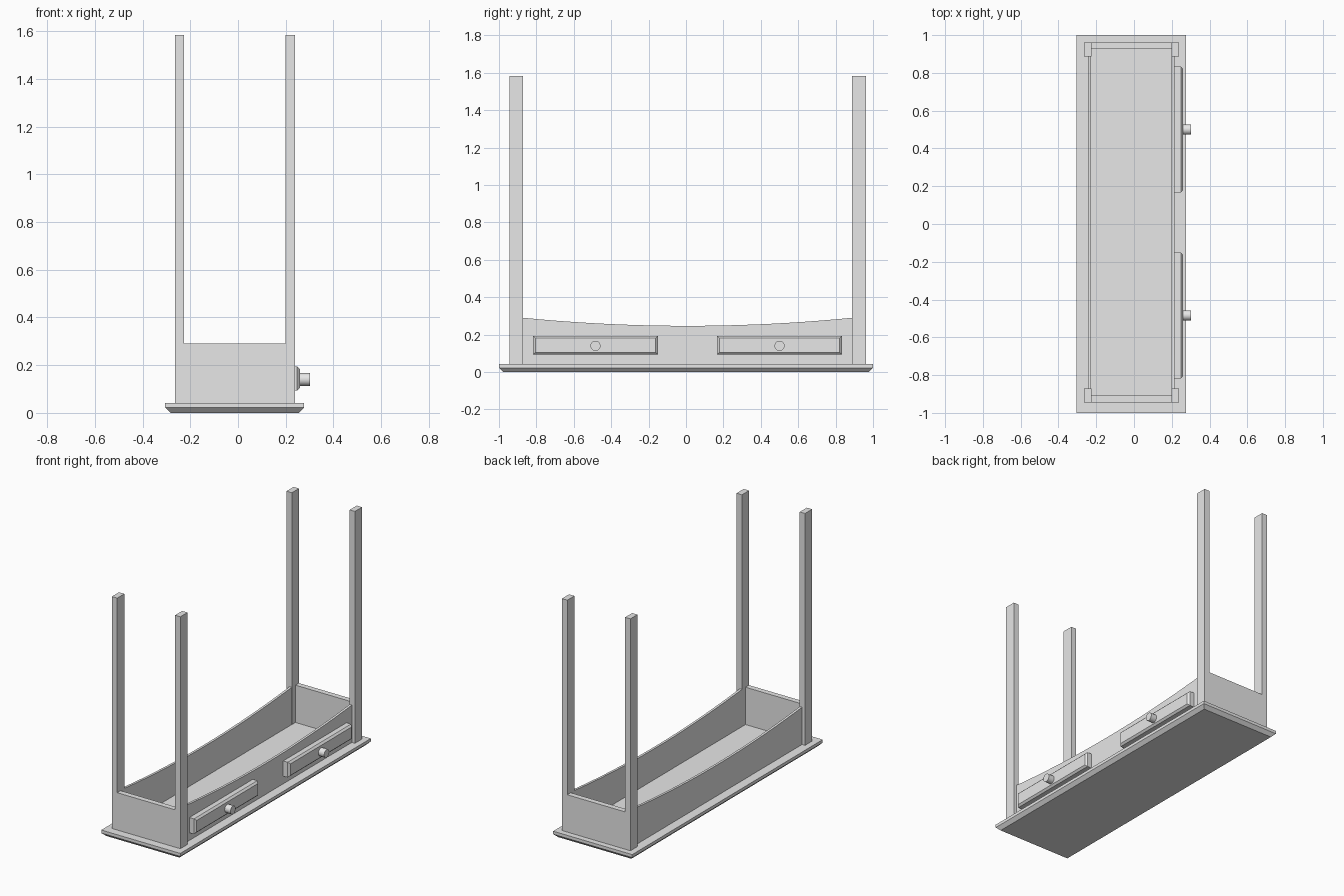
import bpy
import bmesh
import math
from mathutils import Matrix, Vector

cube = bpy.data.objects.get("Cube")
if cube:
    bpy.data.objects.remove(cube, do_unlink=True)

# One plain grey for the whole piece
GREY = (0.8, 0.8, 0.8, 1.0)
grey = bpy.data.materials.new("plain grey")
grey.use_nodes = True
grey.diffuse_color = GREY
grey.node_tree.nodes["Principled BSDF"].inputs["Base Color"].default_value = GREY


def finish(name, bm):
    bmesh.ops.recalc_face_normals(bm, faces=bm.faces)
    mesh = bpy.data.meshes.new(name)
    bm.to_mesh(mesh)
    bm.free()
    mesh.materials.append(grey)
    obj = bpy.data.objects.new(name, mesh)
    bpy.context.collection.objects.link(obj)
    return obj


def block(name, low, high, facing=None, chamfer=0.0):
    """Box between two corners; the side facing a direction can be chamfered."""
    low, high = Vector(low), Vector(high)
    bm = bmesh.new()
    bmesh.ops.create_cube(bm, size=1)
    for v in bm.verts:
        v.co = (low + high) / 2 + v.co * (high - low)
    if facing:
        bm.normal_update()
        edges = [e for e in bm.edges
                 if any(f.normal.dot(Vector(facing)) > 0.9 for f in e.link_faces)]
        bmesh.ops.bevel(bm, geom=edges, offset=chamfer, segments=1, affect='EDGES')
    return finish(name, bm)


def curved_apron(name, x0, x1, y0, y1, base, ends, sag, steps=20):
    """Board whose free edge dips in a shallow arc."""
    bm = bmesh.new()
    outline = [(y0, base), (y1, base)]
    for i in range(steps + 1):
        t = 1 - 2 * i / steps
        outline.append(((y0 + y1) / 2 + t * (y1 - y0) / 2, ends - sag * (1 - t * t)))
    face = bm.faces.new([bm.verts.new((x0, y, z)) for y, z in outline])
    new = bmesh.ops.extrude_face_region(bm, geom=[face])["geom"]
    moved = [v for v in new if isinstance(v, bmesh.types.BMVert)]
    bmesh.ops.translate(bm, vec=(x1 - x0, 0, 0), verts=moved)
    return finish(name, bm)


# Shared levels and the outer frame of the legs
TOP, RIM, LEG_END = 0.042, 0.29, 1.583
X0, X1, Y0, Y1 = -0.265, 0.238, -0.945, 0.962
LEG_X, LEG_Y = 0.039, 0.074

# Slab with its chamfered underside
block("table_slab", (-0.305, -1, 0), (0.276, 1, TOP), (0, 0, -1), 0.022)

# Four upright legs
for side, x in (("right", X0), ("left", X1 - LEG_X)):
    for end, y in (("front", Y0), ("back", Y1 - LEG_Y)):
        block(f"{end}_{side}_leg", (x, y, TOP), (x + LEG_X, y + LEG_Y, LEG_END))

# Flat end aprons, flush with the legs
for end, y in (("front", Y0), ("back", Y1 - 0.036)):
    block(f"{end}_apron", (X0 + LEG_X, y, TOP), (X1 - LEG_X, y + 0.036, RIM))

# Arched side aprons, set back from the legs
for side, x in (("right", -0.243), ("left", 0.199)):
    curved_apron(f"{side}_apron", x, x + 0.016, Y0 + LEG_Y, Y1 - LEG_Y,
                 TOP, RIM, 0.043)

# Two drawers with round knobs
for end, y in (("front", -0.484), ("back", 0.5)):
    block(f"{end}_drawer", (0.214, y - 0.333, 0.093), (0.26, y + 0.333, 0.194),
          (1, 0, 0), 0.012)
    bm = bmesh.new()
    bmesh.ops.create_cone(bm, cap_ends=True, segments=24, radius1=0.027,
                          radius2=0.027, depth=0.044)
    bmesh.ops.transform(bm, verts=bm.verts, matrix=Matrix.Translation((0.28, y, 0.14))
                        @ Matrix.Rotation(math.pi / 2, 4, 'Y'))
    knob = finish(f"{end}_drawer_knob", bm)
    bpy.ops.object.select_all(action='DESELECT')
    knob.select_set(True)
    bpy.context.view_layer.objects.active = knob
    bpy.ops.object.shade_smooth_by_angle(angle=math.radians(40))
